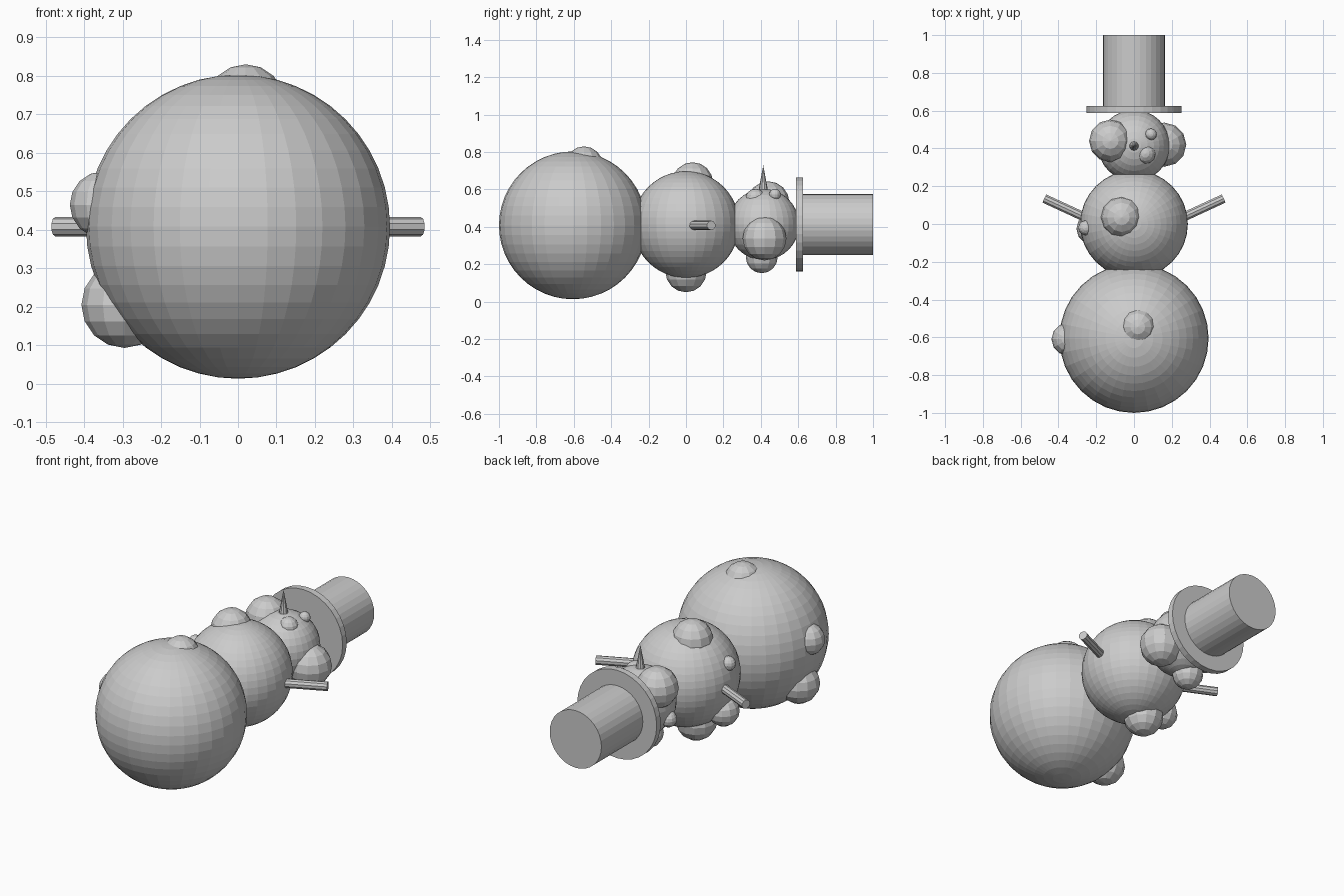
import bpy
from mathutils import Vector


def ball(name, centre, radius, segments=12, rings=8):
    bpy.ops.mesh.primitive_uv_sphere_add(segments=segments, ring_count=rings,
                                         radius=radius, location=centre)
    bpy.context.object.name = name


def rod(name, start, end, r1, r2, sides):
    a, b = Vector(start), Vector(end)
    bpy.ops.mesh.primitive_cone_add(vertices=sides, radius1=r1, radius2=r2,
                                    depth=(b - a).length, location=(a + b) / 2)
    ob = bpy.context.object
    ob.name = name
    ob.rotation_euler = (b - a).to_track_quat('Z', 'Y').to_euler()


# Three stacked snow balls lying along y, face pointing up
ball("lower_body", (0, -0.605, 0.408), 0.395, 32, 24)
ball("middle_body", (0, 0, 0.412), 0.285, 32, 24)
ball("head", (0, 0.415, 0.412), 0.19, 32, 16)

# Top hat
rod("hat_brim", (0, 0.588, 0.412), (0, 0.625, 0.412), 0.252, 0.252, 32)
rod("hat_crown", (0, 0.61, 0.412), (0, 1.0, 0.412), 0.164, 0.164, 32)

# Arms and eyes, mirrored
for side, s in (("right", 1), ("left", -1)):
    rod(side + "_arm", (s * 0.20, 0.008, 0.408), (s * 0.475, 0.135, 0.408),
        0.025, 0.025, 10)
    ball(side + "_eye", (s * 0.09, 0.475, 0.572), 0.031)

# Nose
rod("nose", (0, 0.413, 0.59), (0, 0.413, 0.73), 0.026, 0, 10)

# Loose lumps of snow: centre, radius
lumps = [
    ((0.02, -0.545, 0.728), 0.102),
    ((-0.35, -0.61, 0.465), 0.087),
    ((-0.295, -0.60, 0.205), 0.112),
    ((-0.065, 0.035, 0.635), 0.11),
    ((-0.066, 0.0, 0.16), 0.11),
    ((-0.22, -0.025, 0.245), 0.085),
    ((-0.255, -0.02, 0.525), 0.04),
    ((-0.125, 0.44, 0.53), 0.113),
    ((0.16, 0.42, 0.337), 0.117),
    ((-0.04, 0.405, 0.237), 0.085),
    ((-0.17, 0.40, 0.345), 0.045),
    ((0.06, 0.372, 0.548), 0.055),
]
for i, (centre, radius) in enumerate(lumps):
    ball(f"snow_lump_{i + 1}", centre, radius)
